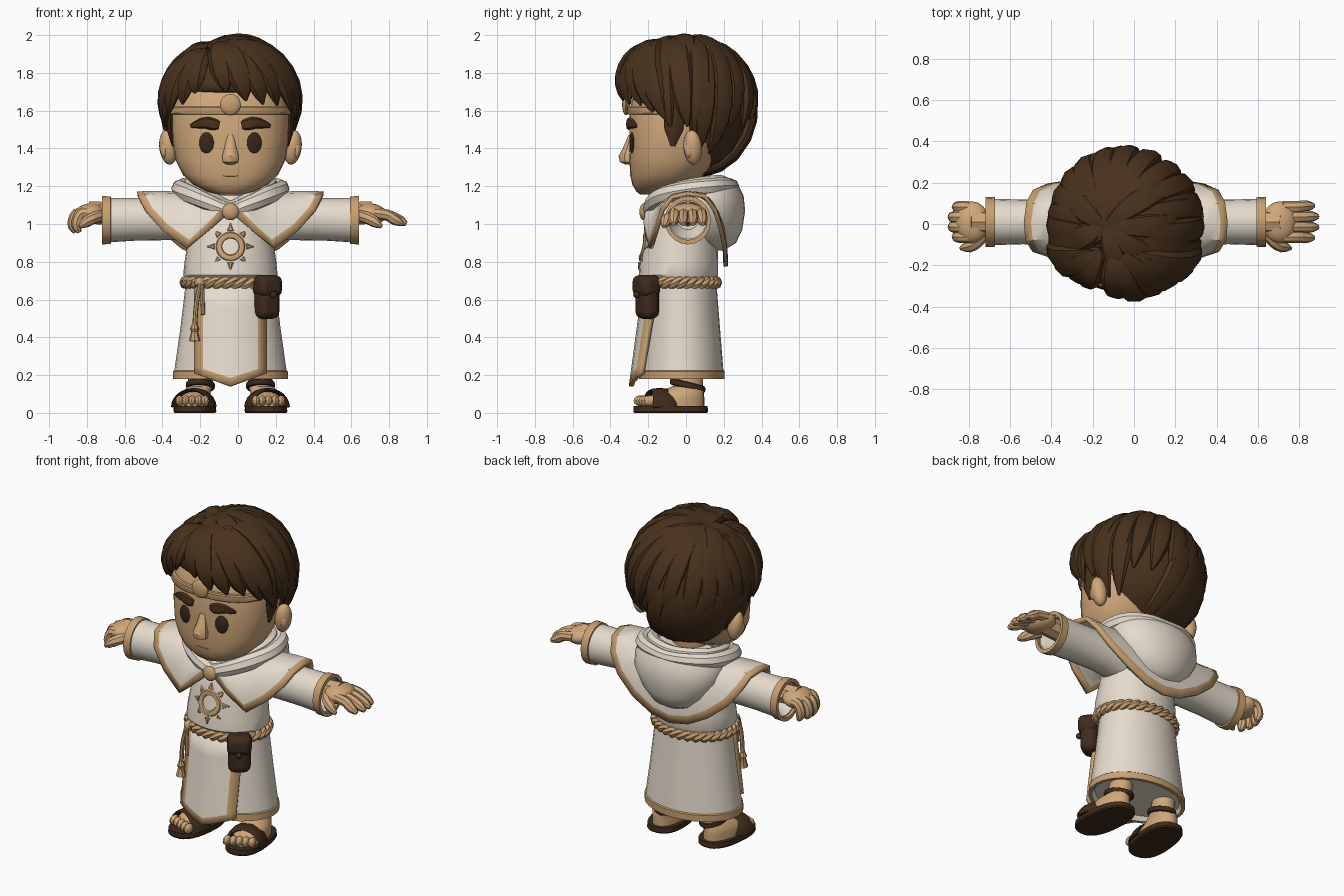
import bpy, bmesh, math, random
from math import sin, cos, pi, radians
from mathutils import Vector, Matrix, Euler

if "Cube" in bpy.data.objects:
    bpy.data.objects.remove(bpy.data.objects["Cube"])
random.seed(4)
CENTRE_X = -0.04
made = []


def material(name, r, g, b):
    m = bpy.data.materials.new(name)
    m.use_nodes = True
    m.diffuse_color = (r, g, b, 1)
    m.node_tree.nodes["Principled BSDF"].inputs["Base Color"].default_value = (r, g, b, 1)
    return m


CLOTH = material("cream cloth", .79, .71, .605)
SKIN = material("skin", .63, .39, .195)
GOLD = material("tan trim", .58, .355, .17)
HAIR = material("brown hair", .066, .031, .012)
LEATHER = material("dark leather", .05, .024, .012)
EYE = material("dark eye", .04, .02, .011)
LIP = material("lip line", .5, .3, .15)


def finish(name, bm, mats, solid=0, offset=0, bevel=0):
    mesh = bpy.data.meshes.new(name)
    bm.to_mesh(mesh)
    bm.free()
    for m in mats:
        mesh.materials.append(m)
    ob = bpy.data.objects.new(name, mesh)
    ob.location.x = CENTRE_X
    bpy.context.scene.collection.objects.link(ob)
    if solid:
        mod = ob.modifiers.new("thickness", "SOLIDIFY")
        mod.thickness, mod.offset = solid, offset
    if bevel:
        mod = ob.modifiers.new("rounding", "BEVEL")
        mod.width, mod.segments = bevel, 3
    made.append(ob)
    return ob


def loft(name, rings, mats, loop=True, closed=False, rule=None, solid=0):
    """Skin a list of equal point rings."""
    bm = bmesh.new()
    rows = [[bm.verts.new(p) for p in r] for r in rings]
    n, m = len(rows), len(rows[0])
    for i in range(n if closed else n - 1):
        for j in range(m if loop else m - 1):
            a, b, k = rows[i], rows[(i + 1) % n], (j + 1) % m
            f = bm.faces.new((a[j], a[k], b[k], b[j]))
            if rule:
                f.material_index = rule(f.calc_center_median(), i)
    if loop and not closed:
        bm.faces.new(rows[0])
        bm.faces.new(rows[-1])
    bmesh.ops.recalc_face_normals(bm, faces=bm.faces)
    return finish(name, bm, mats, solid)


def power(v, e):
    return math.copysign(abs(v) ** e, v)


def ring(z, hx, yf, yb, cx=0, n=28, e=2.0):
    """Horizontal oval from front yf to back yb."""
    return [Vector((cx + hx * power(sin(a), 2 / e),
                    (yf + yb) / 2 - (yb - yf) / 2 * power(cos(a), 2 / e), z))
            for a in (2 * pi * i / n for i in range(n))]


def stack(name, rows, mats, n=28, e=2.0, rule=None):
    return loft(name, [ring(*r, n=n, e=e) for r in rows], mats, rule=rule)


def smooth(pts, k=4, closed=False):
    p, out = [Vector(q) for q in pts], []
    n = len(p)
    for i in range(n if closed else n - 1):
        a, b, c, d = [p[j % n] if closed else p[min(max(j, 0), n - 1)] for j in range(i - 1, i + 3)]
        for t in (s / k for s in range(k)):
            out.append((b * 2 + (c - a) * t + (a * 2 - b * 5 + c * 4 - d) * t ** 2
                        + (b * 3 - a - c * 3 + d) * t ** 3) / 2)
    return out if closed else out + [p[-1]]


def tube(name, pts, widths, mat, thick=1.0, up=(0, 0, 1), centre=None, closed=False, n=8):
    """Sweep a flattened oval along a path; widths are spread evenly over it."""
    pts, rings = [Vector(p) for p in pts], []
    count = len(pts)
    for i, p in enumerate(pts):
        nxt = pts[(i + 1) % count] if closed else pts[min(i + 1, count - 1)]
        prv = pts[i - 1] if closed else pts[max(i - 1, 0)]
        t = (nxt - prv).normalized()
        side = t.cross(p - Vector(centre) if centre else Vector(up)).normalized()
        nrm = side.cross(t)
        u = i / (count - 1) * (len(widths) - 1)
        k = min(int(u), max(len(widths) - 2, 0))
        w = widths[k] + (widths[min(k + 1, len(widths) - 1)] - widths[k]) * (u - k)
        rings.append([p + (side * cos(a) + nrm * sin(a) * thick) * w
                      for a in (2 * pi * j / n for j in range(n))])
    return loft(name, rings, [mat], closed=closed)


def ball(name, loc, radii, mat, rot=(0, 0, 0), keep=None, solid=0, seg=18):
    bm = bmesh.new()
    mat4 = Matrix.LocRotScale(Vector(loc), Euler(rot), Vector(radii))
    bmesh.ops.create_uvsphere(bm, u_segments=seg, v_segments=seg * 2 // 3, radius=1, matrix=mat4)
    if keep:
        drop = [f for f in bm.faces if not keep(f.calc_center_median())]
        bmesh.ops.delete(bm, geom=drop, context="FACES")
    return finish(name, bm, [mat], solid, -1)


def box(name, loc, dims, turn, mat, bevel):
    bm = bmesh.new()
    bmesh.ops.create_cube(bm, size=1, matrix=Matrix.LocRotScale(Vector(loc), Euler((0, 0, turn)), Vector(dims)))
    return finish(name, bm, [mat], bevel=bevel)


# Head and face
stack("head", [(1.155, .06, -.24, -.1), (1.17, .12, -.262, -.05), (1.21, .2, -.285, .02),
               (1.26, .252, -.295, .1), (1.34, .292, -.3, .15), (1.45, .31, -.3, .2),
               (1.6, .315, -.3, .25), (1.72, .28, -.27, .25), (1.85, .15, -.15, .15)], [SKIN], e=2.4)
stack("neck", [(1.05, .11, -.12, .1), (1.32, .11, -.1, .12)], [SKIN])
stack("nose", [(1.47, .018, -.305, -.27), (1.4, .034, -.335, -.27), (1.36, .046, -.357, -.27),
               (1.328, .043, -.35, -.27), (1.315, .02, -.32, -.27)], [SKIN], n=10)
ball("mouth", (0, -.293, 1.255), (.042, .005, .003), LIP)
stack("headband", [(1.58, .322, -.311, .25), (1.588, .327, -.316, .25), (1.618, .327, -.316, .25),
                   (1.625, .322, -.311, .25)], [GOLD], e=2.4)
ball("headband_disc", (0, -.318, 1.632), (.056, .02, .056), GOLD)
for s, side in ((1, "left"), (-1, "right")):
    ball(side + "_eye", (s * .127, -.286, 1.43), (.041, .012, .055), EYE, (0, 0, s * .2))
    tube(side + "_eyebrow", smooth([(s * .06, -.3, 1.522), (s * .09, -.303, 1.528), (s * .14, -.293, 1.535),
                                    (s * .212, -.262, 1.518)]), [.02, .03, .033, .027, .008], HAIR, .5, up=(0, -1, 0))
    ball(side + "_ear", (s * .33, .035, 1.405), (.046, .05, .092), SKIN, (0, s * .15, s * -.5))
    ball(side + "_ear_inner", (s * .35, .015, 1.395), (.022, .025, .045), SKIN, seg=12)
    tube(side + "_sideburn", [(s * .315, -.06, 1.62), (s * .32, -.065, 1.5), (s * .305, -.07, 1.41)],
         [.06, .05, .012], HAIR, .35, up=(s, 0, 0))

# Hair: a shell covered with swept locks
HEAD_MID, HEAD_R = Vector((0, .003, 1.62)), Vector((.335, .337, .352))


def direction(az, el):
    az, el = radians(az), radians(el)
    return Vector((sin(az) * cos(el), -cos(az) * cos(el), sin(el)))


def lock(name, start, end, width, bulge, flick, thick=.5):
    a, b, path = direction(*start), direction(*end), []
    for i in range(11):
        t = i / 10
        d = a.slerp(b, t) * (1 + bulge * sin(pi * t) + flick * t ** 3)
        path.append(HEAD_MID + Vector(x * y for x, y in zip(d, HEAD_R)))
    shape = [width * k for k in (.25, .6, .85, 1, 1, .95, .7, .1)]
    tube(name, path, shape, HAIR, thick, centre=HEAD_MID)


ball("hair_shell", HEAD_MID, (.33, .332, .343), HAIR, solid=.05, seg=36,
     keep=lambda c: c.z > (1.7 if c.y < -.1 else 1.54 if c.y < .09 else 1.3))
for i in range(13):
    az = 102 + i * 13
    low = -70 if 1 < i < 11 else -38
    lock("back_lock", (-90, 74), (az, low + random.uniform(-3, 3)), .066, .015, .09)
for i in range(10):
    az = 97 + i * 18.4
    lock("upper_back_lock", (-100, 76), (az, random.uniform(-36, -16)), .062, .03, .03, .65)
for az in (76, 91):
    for s in (-1, 1):
        lock("side_lock", (-60, 74), (s * az, -16), .07, .05, .08)
for az, el in ((-4, 13), (14, 5), (30, 2), (46, 1), (61, -4), (72, -10), (40, 17)):
    lock("left_fringe_lock", (-26, 68), (az, el), .07, .12 + random.uniform(-.02, .02),
         .1 if az > 55 else .03, .6)
for az, el in ((-33, 11), (-46, 2), (-60, -5), (-73, -12), (-52, 17)):
    lock("right_fringe_lock", (-42, 58), (az, el), .068, .09 + random.uniform(-.02, .02),
         .12 if az < -55 else .05, .6)
for az in (10, 50, 90, 130, -70, -120):
    lock("crown_lock", (-80, 72), (az, 26), .07, .045, 0, .45)

# Robe
stack("torso", [(.69, .23, -.21, .15), (.73, .25, -.25, .17), (.8, .243, -.245, .17), (.95, .22, -.215, .165),
                (1.08, .2, -.18, .15), (1.15, .13, -.13, .12)], [CLOTH])
stack("skirt", [(.7, .235, -.2, .16), (.45, .265, -.22, .18), (.225, .297, -.24, .198), (.22, .304, -.247, .205),
                (.18, .305, -.25, .205), (.18, .285, -.23, .185), (.205, .27, -.21, .17)],
      [CLOTH, GOLD], rule=lambda c, i: 1 if i in (2, 3, 4) else 0)


def panel_point(x, t):
    z = .69 + (.14 + abs(x) * .36 - .69) * t
    u = (.7 - z) / .52
    hx, yf = .235 + .065 * u, -.2 - .05 * u
    return Vector((x, -.02 + (yf + .02) * math.sqrt(1 - (x / hx) ** 2) - .015 - .02 * u, z))


loft("front_panel", [[panel_point(x, t) for x in (-.187, -.14, -.07, 0, .07, .14, .187)]
                     for t in (0, .25, .5, .75, .92, 1)], [CLOTH, GOLD], loop=False, solid=.025,
     rule=lambda c, i: 1 if i == 4 or abs(c.x) > .142 else 0)

# Shoulder cape with trimmed edge
rim = [(.03, -.205, 1.04), (.12, -.21, .96), (.23, -.185, .87), (.36, -.155, .965), (.45, -.125, 1.07),
       (.485, -.075, 1.14), (.493, .01, 1.16), (.48, .1, 1.145), (.45, .155, 1.07), (.38, .185, .97),
       (.26, .205, .87), (.13, .208, .8)]
rim = [Vector(p) for p in rim] + [Vector((0, .21, .775))]
columns = []
for j, outer in enumerate(rim):
    a = radians(10 + 170 * j / (len(rim) - 1))
    inner = Vector((.15 * sin(a), -.02 - .15 * cos(a), 1.145 - .025 * cos(a)))
    edge = 1 - .047 / (outer - inner).length
    bulge = Vector((sin(a), -cos(a), .4)) * .025
    columns.append([inner.lerp(outer, t) + bulge * 4 * t * (1 - t)
                    for t in [edge * k / 4 for k in range(5)] + [1]])
flipped = [[Vector((-p.x, p.y, p.z)) for p in c] for c in columns[-2::-1]]
loft("shoulder_cape", [list(r) for r in zip(*(columns + flipped))], [CLOTH, GOLD], loop=False, solid=.022,
     rule=lambda c, i: 1 if i == 4 else 0)

# Folded hood and collar
stack("hood", [(.86, .05, .1, .2), (.9, .15, .03, .265), (.97, .22, -.02, .298), (1.07, .28, -.06, .313),
               (1.15, .285, -.08, .305), (1.2, .26, -.05, .28), (1.22, .2, -.02, .24), (1.215, .15, 0, .15)], [CLOTH])
half = [(.1, -.18, 1.105), (.2, -.12, 1.15), (.265, 0, 1.182), (.24, .14, 1.2), (.14, .22, 1.205)]
fold = [(0, -.19, 1.07)] + half + [(0, .245, 1.2)] + [(-x, y, z) for x, y, z in half[::-1]]
tube("outer_collar", smooth(fold, closed=True), [.036, .05, .044, .036, .044, .05, .036], CLOTH, closed=True)
tube("inner_collar", smooth([(x * .8, y * .82, z + .014) for x, y, z in fold], closed=True), [.04], CLOTH, closed=True)
ball("clasp", (0, -.222, 1.065), (.045, .025, .045), GOLD)


# Sun emblem
def chest(r, a):
    x, z = r * cos(a), .88 + r * sin(a)
    return Vector((x, -.228 + (z - .88) * .2 + x * x * 2, z))


tube("sun_ring", [chest(.06, 2 * pi * i / 20) for i in range(20)], [.018], GOLD, .6, up=(0, -1, 0), closed=True)
for i in range(8):
    a = pi * i / 4 + pi / 2
    tube("sun_ray", [chest(.084, a), chest(.1, a), chest(.124 if i % 2 == 0 else .112, a)],
         [.018, .011, .002], GOLD, .6, up=(0, -1, 0), n=6)

# Rope belt, tassel and pouch
for phase in (0, pi):
    rope = []
    for i in range(128):
        a = 2 * pi * i / 128
        out = .012 * cos(15 * a + phase)
        rope.append(((.24 + out) * sin(a), -.035 - (.196 + out) * cos(a), .69 + .016 * sin(15 * a + phase)))
    tube("belt_strand", rope, [.019], GOLD, closed=True, n=6)
ball("belt_knot", (-.16, -.2, .69), (.03, .03, .03), GOLD)
tube("tassel_cord", smooth([(-.16, -.23, .68), (-.18, -.235, .58), (-.19, -.235, .44)]), [.013], GOLD, up=(0, -1, 0))
tube("short_cord", [(-.15, -.235, .68), (-.145, -.245, .52)], [.011], GOLD, up=(0, -1, 0))
tube("tassel", [(-.19, -.235, .47), (-.19, -.235, .445), (-.19, -.235, .43), (-.19, -.237, .38)],
     [.014, .024, .018, .03], GOLD, up=(0, -1, 0))
box("pouch", (.193, -.205, .605), (.13, .1, .215), .6, LEATHER, .04)
box("pouch_flap", (.196, -.21, .672), (.142, .112, .115), .6, LEATHER, .035)
ball("pouch_button", (.228, -.262, .625), (.018, .018, .018), LEATHER, seg=10)


# Arms, hands and feet
def arm_ring(s, x, z, hz, hy):
    return [Vector((s * x, .01 + hy * cos(a), z + hz * sin(a))) for a in (2 * pi * i / 20 for i in range(20))]


for s, side in ((1, "left"), (-1, "right")):
    loft(side + "_sleeve", [arm_ring(s, *r) for r in ((.12, 1.01, .12, .12), (.3, 1.03, .115, .11),
                            (.5, 1.025, .113, .108), (.66, 1.02, .118, .113), (.66, 1.02, .1, .1),
                            (.56, 1.03, .06, .06))], [CLOTH])
    loft(side + "_cuff", [arm_ring(s, *r) for r in ((.632, 1.02, .11, .11), (.634, 1.02, .126, .12),
                          (.68, 1.02, .128, .122), (.68, 1.02, .105, .102))], [GOLD], closed=True)
    tube(side + "_wrist", [(s * .55, .01, 1.045), (s * .69, .01, 1.058), (s * .75, .01, 1.06)], [.058, .06, .06], SKIN)
    ball(side + "_palm", (s * .745, .008, 1.055), (.085, .102, .054), SKIN, (0, s * .14, 0))
    for i in range(4):
        y, short = -.062 + .048 * i, .02 * (i in (0, 3))
        if s > 0:
            path = [(.76, y, 1.058), (.83, y, 1.047), (.885 - short, y * 1.05, 1.025), (.932 - short, y * 1.08, 1.0)]
        else:
            path = [(-.76, y, 1.058), (-.815 + short, y, 1.052), (-.835 + short, y, 1.0), (-.82 + short, y, .955)]
        tube(side + "_finger", smooth(path, 3), [.029, .03, .029, .028, .012], SKIN, up=(0, 1, 0))
    tube(side + "_thumb", smooth([(s * .69, -.05, 1.045), (s * .74, -.1, 1.025), (s * .8, -.118, .985)], 3),
         [.034, .033, .03, .01], SKIN)

    cx, ankle = s * .188, s * .168
    foot = [loft(side + "_sole", [ring(*r, cx=cx, e=2.5) for r in ((0, .105, -.275, .112), (.008, .11, -.28, .118),
                 (.036, .108, -.278, .115))], [LEATHER]),
            loft(side + "_foot", [ring(*r, n=20) for r in ((.03, .088, -.235, .098, cx), (.075, .086, -.225, .098, cx),
                 (.11, .076, -.15, .096, cx), (.14, .066, -.07, .092, ankle), (.2, .066, -.04, .095, ankle),
                 (.3, .066, -.035, .095, ankle))], [SKIN])]
    for i in range(5):
        foot.append(ball(side + "_toe", (cx + s * (-.07 + .035 * i), -.236 + .01 * i, .064),
                         (.021, .036, .029), SKIN, seg=10))
    arch = [(cx + .1 * cos(a), -.14 + .02 * cos(a) * s, .03 + .092 * sin(a)) for a in (pi * i / 12 for i in range(13))]
    foot.append(tube(side + "_toe_strap", arch, [.07, .05, .07], LEATHER, .2, centre=(cx, -.14, 0)))
    band = [p + Vector((0, 0, -.25 * p.y)) for p in ring(.148, .067, -.073, .096, ankle, 20)]
    foot.append(tube(side + "_ankle_strap", band, [.011], LEATHER, 1.6, closed=True))
    pivot = Matrix.Translation((cx, -.08, 0))
    for part in foot:
        part.data.transform(pivot @ Matrix.Rotation(s * .1, 4, "Z") @ pivot.inverted())

# Smooth shading that keeps hard edges
bpy.ops.object.select_all(action="DESELECT")
for ob in made:
    ob.select_set(True)
bpy.context.view_layer.objects.active = made[0]
bpy.ops.object.shade_smooth_by_angle(angle=radians(35))
